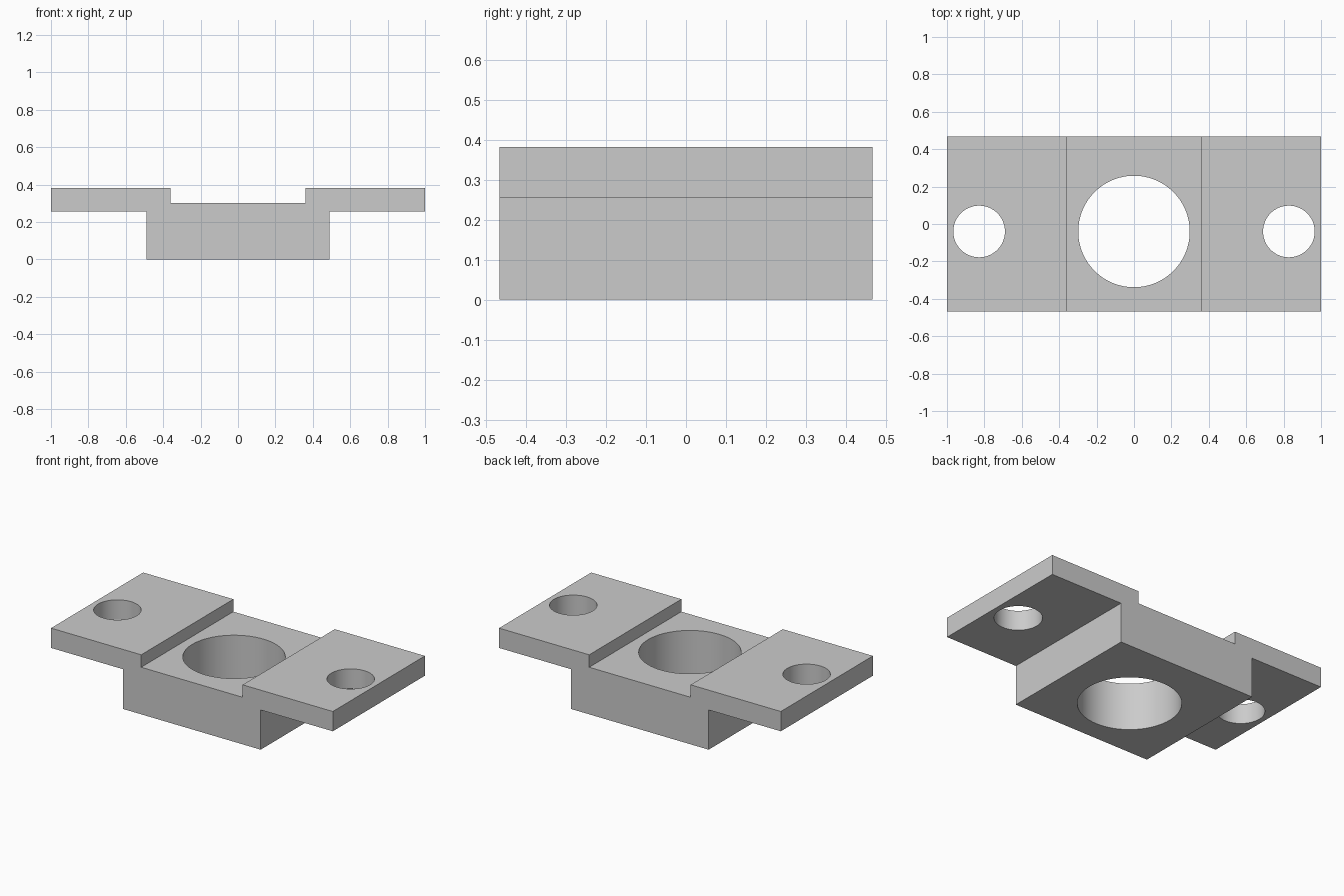
import bpy
import bmesh
import math

default = bpy.data.objects.get("Cube")
if default:
    bpy.data.objects.remove(default, do_unlink=True)

DEPTH = 0.934      # full size along y
HOLE_Y = -0.04     # all holes share this line

grey = bpy.data.materials.new("plain grey")
grey.use_nodes = True
colour = (0.6, 0.6, 0.6, 1)
grey.diffuse_color = colour
grey.node_tree.nodes["Principled BSDF"].inputs["Base Color"].default_value = colour


def extrude_profile(name, profile, depth):
    """Closed x-z outline extruded evenly along y."""
    bm = bmesh.new()
    face = bm.faces.new([bm.verts.new((x, -depth / 2, z)) for x, z in profile])
    result = bmesh.ops.extrude_face_region(bm, geom=[face])
    moved = [v for v in result["geom"] if isinstance(v, bmesh.types.BMVert)]
    bmesh.ops.translate(bm, verts=moved, vec=(0, depth, 0))
    bmesh.ops.recalc_face_normals(bm, faces=bm.faces)
    mesh = bpy.data.meshes.new(name)
    bm.to_mesh(mesh)
    bm.free()
    obj = bpy.data.objects.new(name, mesh)
    bpy.context.collection.objects.link(obj)
    mesh.materials.append(grey)
    return obj


def cut_hole(target, x, radius):
    """Cut a round vertical hole right through the target."""
    bpy.ops.mesh.primitive_cylinder_add(
        vertices=96, radius=radius, depth=2, location=(x, HOLE_Y, 0.2))
    cutter = bpy.context.object
    cutter.name = "hole_cutter"
    cutter.hide_render = True
    cutter.data.materials.append(grey)
    mod = target.modifiers.new("hole", 'BOOLEAN')
    mod.operation = 'DIFFERENCE'
    mod.solver = 'EXACT'
    mod.object = cutter
    bpy.ops.object.select_all(action='DESELECT')
    target.select_set(True)
    bpy.context.view_layer.objects.active = target
    bpy.ops.object.modifier_apply(modifier=mod.name)
    bpy.data.objects.remove(cutter, do_unlink=True)


# Stepped bracket: central block, raised flanges and a shallow channel on top
right_half = [(0.488, 0), (0.488, 0.255), (1, 0.255),
              (1, 0.382), (0.36, 0.382), (0.36, 0.302)]
outline = right_half + [(-x, z) for x, z in reversed(right_half)]
bracket = extrude_profile("mounting_bracket", outline, DEPTH)

# Central bore and a bolt hole in each flange
cut_hole(bracket, 0, 0.298)
for side in (-1, 1):
    cut_hole(bracket, side * 0.828, 0.138)

bpy.ops.object.shade_smooth_by_angle(angle=math.radians(30))
